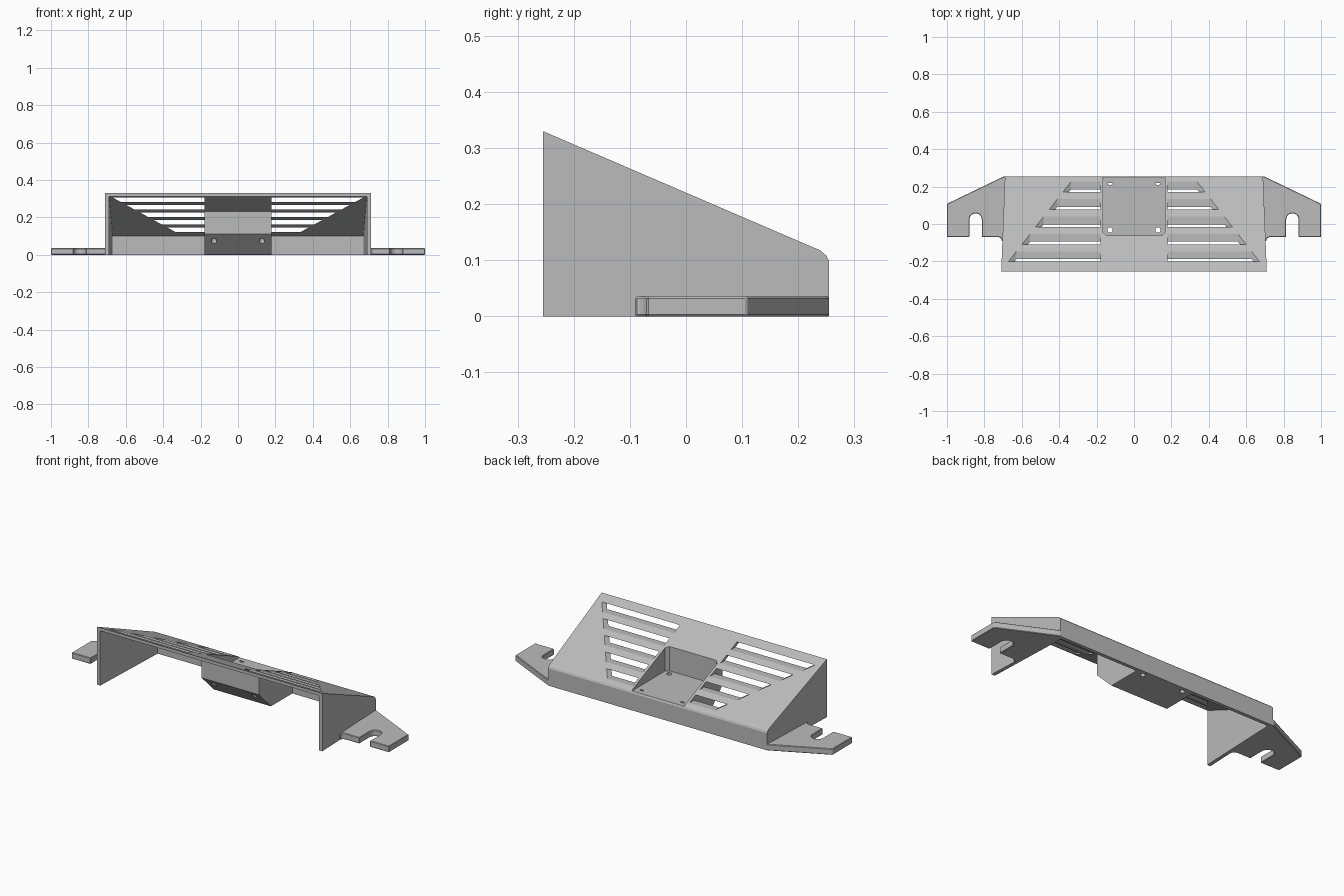
import bpy, bmesh, math
from mathutils import Vector

cube = bpy.data.objects.get("Cube")
if cube:
    bpy.data.objects.remove(cube, do_unlink=True)

grey = bpy.data.materials.new("plain grey")
grey.use_nodes = True
grey.diffuse_color = (0.5, 0.5, 0.5, 1)
grey.node_tree.nodes["Principled BSDF"].inputs["Base Color"].default_value = (0.5, 0.5, 0.5, 1)


def prism(name, points, axis, low, high, flare=0.0):
    """Extrude a 2D outline along an axis; flare widens x towards the front."""
    bm = bmesh.new()

    def place(p, d):
        a, b = p
        if axis == "x":
            return Vector((d * (1 - flare * a), a, b))
        return Vector((a, d, b)) if axis == "y" else Vector((a, b, d))

    start = [bm.verts.new(place(p, low)) for p in points]
    end = [bm.verts.new(place(p, high)) for p in points]
    bm.faces.new(start)
    bm.faces.new(end)
    for i in range(len(points)):
        j = (i + 1) % len(points)
        bm.faces.new((start[i], start[j], end[j], end[i]))
    bmesh.ops.recalc_face_normals(bm, faces=bm.faces)
    mesh = bpy.data.meshes.new(name)
    bm.to_mesh(mesh)
    bm.free()
    mesh.materials.append(grey)
    obj = bpy.data.objects.new(name, mesh)
    bpy.context.collection.objects.link(obj)
    return obj


def cut(target, cutters):
    """Subtract each cutter from the target and bake the result."""
    bpy.context.view_layer.objects.active = target
    for cutter in cutters:
        cutter.hide_render = True
        mod = target.modifiers.new("cut", "BOOLEAN")
        mod.operation = "DIFFERENCE"
        mod.solver = "EXACT"
        mod.object = cutter
        bpy.ops.object.modifier_apply(modifier=mod.name)


def arc(cx, cy, r, a0, a1, steps):
    angles = [math.radians(a0 + (a1 - a0) * i / steps) for i in range(steps + 1)]
    return [(cx + r * math.cos(a), cy + r * math.sin(a)) for a in angles]


def slope(y):
    return 0.33 - 0.43 * (y + 0.255)


FRONT, BACK = -0.255, 0.255
FLARE = 0.056
cutters = []

# Sloped cover, open at the front and underneath
cover = prism("sloped_cover", [(FRONT, 0), (FRONT, 0.33), (0.24, slope(0.24)), (0.25, 0.108),
                               (BACK, 0.098), (BACK, 0)], "x", -0.7, 0.7, FLARE)
hollow = prism("hollow_cutter", [(-0.4, -0.1), (-0.4, slope(-0.4) - 0.018),
                                 (0.235, slope(0.235) - 0.018), (0.235, -0.1)],
               "x", -0.68, 0.68, FLARE)
cutters.append(hollow)
cut(cover, [hollow])

# Vent slots that shorten towards the back
vents = []
half, lean = 0.012, 1.82
for side in (-1, 1):
    for i in range(5):
        z = 0.295 - 0.04 * i
        end = 0.65 - 0.04 * lean * i
        outline = [(0.18, z - half), (end - half * lean, z - half),
                   (end + half * lean, z + half), (0.18, z + half)]
        vents.append(prism("vent_cutter", [(side * x, h) for x, h in outline], "y", -0.5, 0.3))
cut(cover, vents)
cutters += vents

# Central recessed box with a sloping underside
box = prism("recessed_box", [(-0.07, 0.11), (-0.07, slope(-0.07) - 0.006),
                             (0.245, slope(0.245) - 0.006), (0.245, 0.002), (0.04, 0.002)],
            "x", -0.18, 0.18)
pocket = prism("pocket_cutter", [(-0.165, 0.25), (-0.165, -0.045), (-0.148, -0.062),
                                 (0.148, -0.062), (0.165, -0.045), (0.165, 0.25)],
               "z", 0.108, 0.5)
holes = [prism("hole_cutter", arc(x, y, 0.014, 0, 345, 23), "z", -0.1, 0.3)
         for x in (-0.128, 0.128) for y in (-0.032, 0.222)]
cut(box, [pocket] + holes)
cut(cover, [pocket])
cutters += [pocket] + holes

# Mounting wings with round-ended open slots
for side, label in ((1, "left"), (-1, "right")):
    outline = [(0.68, BACK), (0.695, BACK), (1.0, 0.108), (1.0, -0.07), (0.88, -0.07)]
    outline += arc(0.847, 0.024, 0.033, 0, 180, 12)
    outline += [(0.814, -0.07)]
    outline += arc(0.727, -0.09, 0.02, 90, 180, 4)
    outline += [(0.69, -0.09)]
    wing = prism(label + "_mounting_wing", [(side * x, y) for x, y in outline], "z", 0, 0.035)
    bevel = wing.modifiers.new("soft edges", "BEVEL")
    bevel.width = 0.003
    bevel.segments = 1
    bevel.limit_method = "ANGLE"

for cutter in cutters:
    bpy.data.objects.remove(cutter, do_unlink=True)
